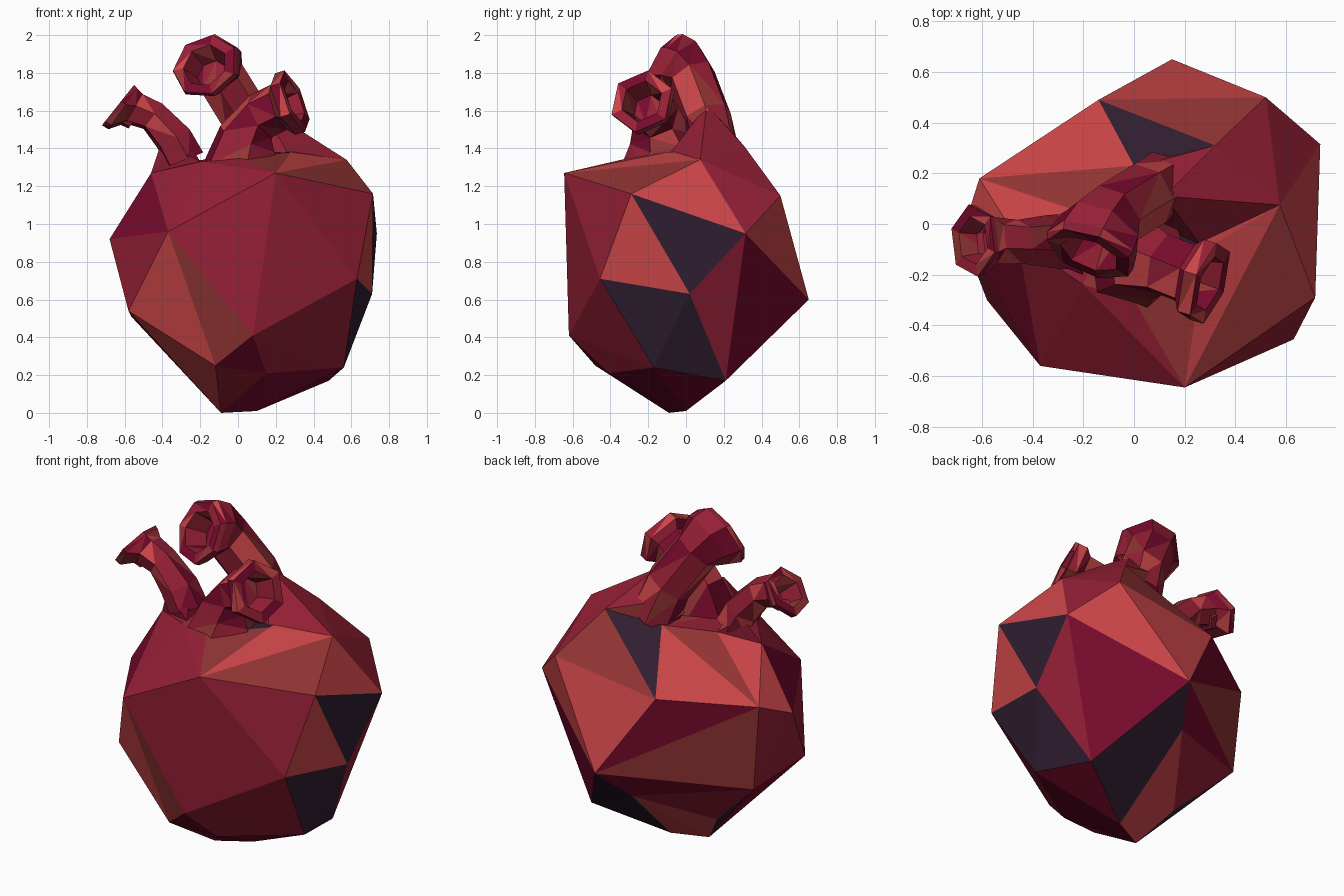
import bpy, bmesh, math, random
from mathutils import Vector

if "Cube" in bpy.data.objects:
    bpy.data.objects.remove(bpy.data.objects["Cube"])

random.seed(11)

# Palette of reds, scattered over the facets
mats = []
for name, rgb in [("crimson", (0.30, 0.014, 0.036)), ("bright_red", (0.60, 0.06, 0.065)),
                  ("wine", (0.19, 0.003, 0.026)), ("brown_red", (0.30, 0.035, 0.035)),
                  ("plum", (0.03, 0.013, 0.03))]:
    m = bpy.data.materials.new(name)
    m.diffuse_color = (*rgb, 1)
    m.use_nodes = True
    m.node_tree.nodes["Principled BSDF"].inputs["Base Color"].default_value = m.diffuse_color
    mats.append(m)


def finish(bm, name, weights):
    bmesh.ops.recalc_face_normals(bm, faces=bm.faces[:])
    for f in bm.faces:
        f.material_index = random.choices(range(5), weights)[0]
        f.smooth = False
    me = bpy.data.meshes.new(name)
    bm.to_mesh(me)
    bm.free()
    for m in mats:
        me.materials.append(m)
    ob = bpy.data.objects.new(name, me)
    bpy.context.collection.objects.link(ob)
    return ob


def hull(name, pts):
    bm = bmesh.new()
    for p in pts:
        bm.verts.new(p)
    r = bmesh.ops.convex_hull(bm, input=bm.verts[:])
    junk = {g for g in r["geom_interior"] + r["geom_unused"] if isinstance(g, bmesh.types.BMVert)}
    bmesh.ops.delete(bm, geom=list(junk), context='VERTS')
    return finish(bm, name, (4, 2, 2, 2, 1.5))


def vessel(name, rings, sides=6, depth=0.12, wall=0.66):
    """Faceted tube through (centre, radius, axis) rings, with a hollow flared mouth."""
    c, r, n = rings[-1]
    n = Vector(n).normalized()
    rings = rings + [(c, r * wall, n), (Vector(c) - n * depth, r * wall * 0.7, n)]
    bm = bmesh.new()
    loops = []
    prev = Vector((0.25, 1, 0))
    for c, r, n in rings:
        # keep ring starts aligned with the previous ring
        n = Vector(n).normalized()
        u = (prev - n * prev.dot(n)).normalized()
        v = n.cross(u)
        prev = u
        loops.append([bm.verts.new(Vector(c) + r * (u * math.cos(a) + v * math.sin(a)))
                      for a in (math.tau * i / sides + 0.4 for i in range(sides))])
    for a, b in zip(loops, loops[1:]):
        for i in range(sides):
            j = (i + 1) % sides
            bm.faces.new((a[i], a[j], b[j], b[i]))
    bm.faces.new(loops[0])
    bm.faces.new(loops[-1])
    bmesh.ops.triangulate(bm, faces=bm.faces[:])
    return finish(bm, name, (5, 1.5, 2.5, 1, 0))


# Main faceted body
hull("heart_body", [
    (-.37, -.56, .96), (.20, -.645, 1.27), (.08, -.62, .41), (.63, -.455, .71),
    (.715, -.29, 1.16), (.71, .02, .63), (.735, .315, .95), (.575, .075, 1.34),
    (.56, -.17, .24), (.48, .21, .17), (.10, 0, .01), (-.09, -.09, 0),
    (-.12, -.48, .25), (.15, -.41, .21), (-.24, .05, .20), (-.58, -.30, .54),
    (-.68, -.04, .92), (-.61, .18, 1.02), (-.46, -.06, 1.27), (-.565, .165, .51),
    (-.40, .21, .46), (.15, .65, .60), (.52, .50, 1.15), (-.14, .49, 1.06),
    (.04, .455, .42), (.32, .31, 1.41), (0, .23, 1.37), (-.25, .06, 1.33),
    (-.20, -.24, 1.33), (0, -.30, 1.35), (.28, -.10, 1.38)])

# Raised shoulder behind the vessels
hull("upper_shoulder", [
    (.12, .11, 1.63), (.10, .25, 1.48), (.32, .31, 1.41), (.575, .075, 1.34),
    (0, .23, 1.35), (-.05, .08, 1.40), (.26, -.08, 1.38), (.05, 0, 1.35), (.2, .1, 1.25)])

# Slope of the body running up into the left vessel
hull("left_shoulder", [
    (-.46, -.06, 1.27), (-.25, .06, 1.33), (-.20, -.20, 1.33), (-.41, -.08, 1.42),
    (-.37, .00, 1.42), (-.27, -.06, 1.45), (-.36, -.14, 1.42), (-.3, -.1, 1.2)])

# Left vessel, leaning outwards
vessel("left_vessel", [
    ((-.28, -.07, 1.34), .11, (-.4, 0, 1)),
    ((-.34, -.07, 1.45), .105, (-.5, 0, .85)),
    ((-.45, -.07, 1.57), .088, (-.8, 0, .6)),
    ((-.55, -.065, 1.61), .095, (-.85, 0, .5)),
    ((-.61, -.065, 1.61), .14, (-.78, 0, .55)),
    ((-.635, -.065, 1.63), .145, (-.78, 0, .62))])

# Central vessel, rising straight and opening to the front
vessel("main_artery", [
    ((.11, .15, 1.36), .14, (-.5, -.25, 1)),
    ((.04, .11, 1.56), .135, (-.5, -.3, .8)),
    ((-.09, .03, 1.77), .135, (-.5, -.4, .7)),
    ((-.13, -.03, 1.82), .175, (-.4, -.7, .5)),
    ((-.165, -.09, 1.835), .19, (-.35, -.85, .45)),
    ((-.175, -.12, 1.84), .18, (-.35, -.85, .45))], sides=7, wall=.68)

# Right vessel, opening to the side
vessel("right_vessel", [
    ((.01, -.14, 1.30), .21, (.1, 0, 1)),
    ((.05, -.13, 1.45), .17, (.4, -.1, .9)),
    ((.12, -.16, 1.57), .13, (.85, -.3, .5)),
    ((.22, -.20, 1.62), .13, (.9, -.3, .35)),
    ((.25, -.22, 1.635), .175, (.9, -.3, .36)),
    ((.30, -.235, 1.65), .175, (.9, -.3, .36))], sides=6)
